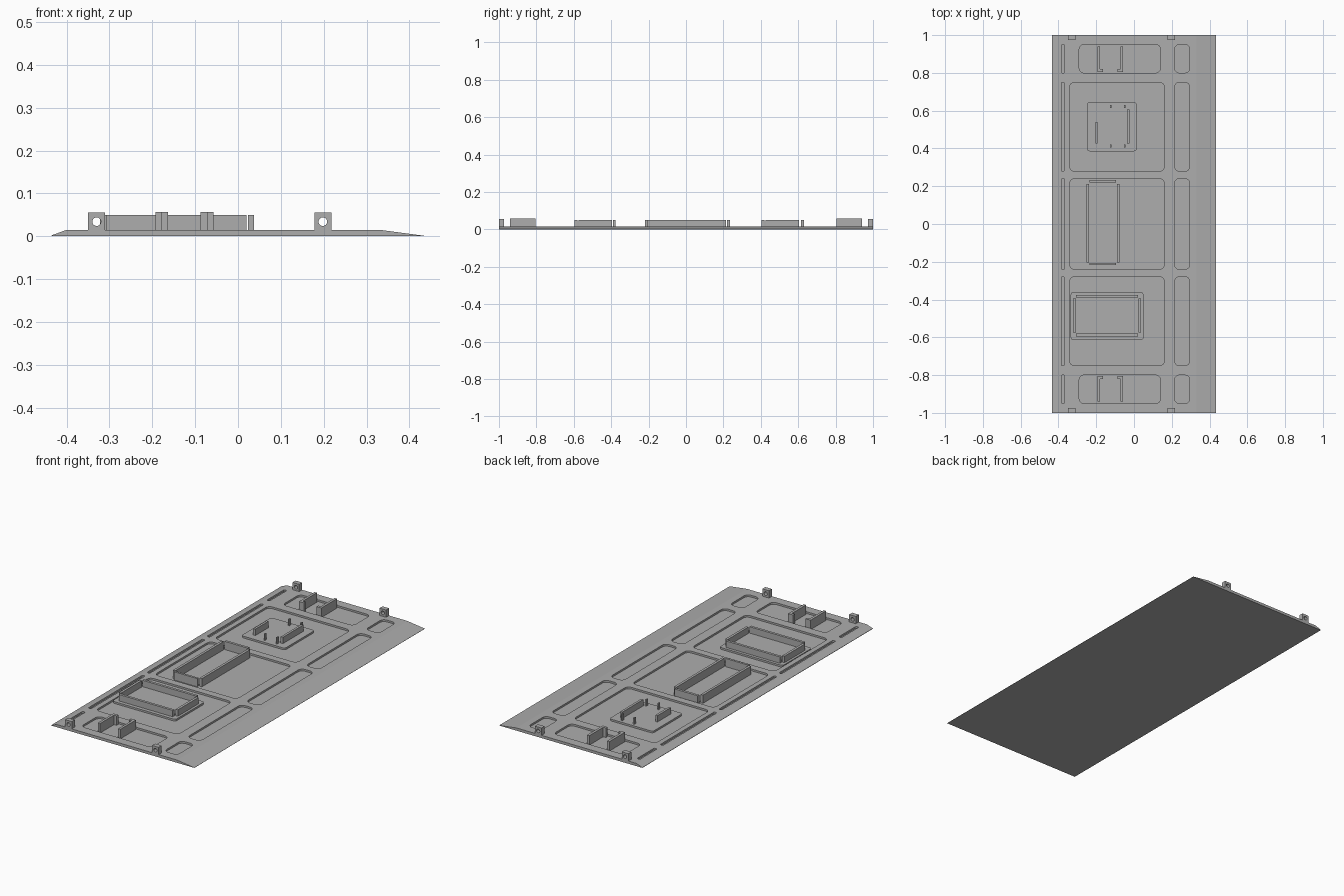
import bpy, bmesh, math
from mathutils import Vector

cube = bpy.data.objects.get("Cube")
if cube:
    bpy.data.objects.remove(cube, do_unlink=True)

grey = bpy.data.materials.new("plain grey")
grey.use_nodes = True
grey.diffuse_color = (0.42, 0.42, 0.42, 1)
grey.node_tree.nodes["Principled BSDF"].inputs["Base Color"].default_value = grey.diffuse_color

TOP, FLOOR = 0.015, 0.005


def finish(bm, name):
    bmesh.ops.recalc_face_normals(bm, faces=bm.faces)
    mesh = bpy.data.meshes.new(name)
    bm.to_mesh(mesh)
    bm.free()
    mesh.materials.append(grey)
    obj = bpy.data.objects.new(name, mesh)
    bpy.context.collection.objects.link(obj)
    return obj


def prism(bm, outline, direction):
    """Extrude a closed outline along a direction."""
    face = bm.faces.new([bm.verts.new(p) for p in outline])
    new = bmesh.ops.extrude_face_region(bm, geom=[face])["geom"]
    verts = [v for v in new if isinstance(v, bmesh.types.BMVert)]
    bmesh.ops.translate(bm, verts=verts, vec=Vector(direction))


def rounded(bm, x0, x1, y0, y1, z0, z1, radius, steps=4):
    """Upright block with rounded vertical corners."""
    corners = [(x1 - radius, y1 - radius), (x0 + radius, y1 - radius),
               (x0 + radius, y0 + radius), (x1 - radius, y0 + radius)]
    outline = []
    for i, (cx, cy) in enumerate(corners):
        for s in range(steps + 1):
            a = (i + s / steps) * math.pi / 2
            outline.append((cx + radius * math.cos(a), cy + radius * math.sin(a), z0))
    prism(bm, outline, (0, 0, z1 - z0))


def box(bm, x0, x1, y0, y1, z1, z0=FLOOR - 0.001):
    prism(bm, [(x0, y0, z0), (x1, y0, z0), (x1, y1, z0), (x0, y1, z0)], (0, 0, z1 - z0))


def cut(obj, cutter):
    """Subtract the cutter, then discard it."""
    cutter.hide_render = True
    mod = obj.modifiers.new("cut", 'BOOLEAN')
    mod.operation, mod.solver, mod.object = 'DIFFERENCE', 'EXACT', cutter
    bpy.context.view_layer.objects.active = obj
    bpy.ops.object.modifier_apply(modifier=mod.name)
    bpy.data.objects.remove(cutter, do_unlink=True)


# Base panel with a short slope on one edge and a long one on the other
bm = bmesh.new()
profile = [(-0.435, 0), (0.435, 0), (0.435, 0.001), (0.33, TOP), (-0.40, TOP), (-0.435, 0.002)]
prism(bm, [(x, -1, z) for x, z in profile], (0, 2, 0))
panel = finish(bm, "base_panel")

# Shallow pockets: edge slots, main fields and side pockets in five rows
bm = bmesh.new()
rows = [(-0.95, -0.80), (-0.75, -0.28), (-0.24, 0.24), (0.28, 0.75), (0.80, 0.95)]
for i, (y0, y1) in enumerate(rows):
    end = i in (0, 4)
    rounded(bm, -0.385, -0.368, y0, y1, FLOOR, 0.03, 0.006)
    rounded(bm, -0.29 if end else -0.34, 0.14 if end else 0.16, y0, y1, FLOOR, 0.03, 0.025)
    rounded(bm, 0.215, 0.295, y0, y1, FLOOR, 0.03, 0.025)
cut(panel, finish(bm, "pocket_cutter"))

# Raised pads inside the two outer fields
for name, bounds in (("wide_frame_pad", (-0.335, 0.05, -0.615, -0.36)),
                     ("post_pad", (-0.25, 0.015, 0.385, 0.645))):
    bm = bmesh.new()
    rounded(bm, *bounds, FLOOR - 0.001, TOP, 0.015)
    finish(bm, name)

# Wide frame
bm = bmesh.new()
for y in (-0.595, -0.39):
    box(bm, -0.308, 0.02, y, y + 0.014, 0.05)
for x in (-0.322, 0.023):
    box(bm, x, x + 0.014, -0.575, -0.395, 0.05)
finish(bm, "wide_frame")

# Long frame
bm = bmesh.new()
for x in (-0.252, -0.09):
    box(bm, x, x + 0.014, -0.205, 0.213, 0.05)
box(bm, -0.235, -0.095, 0.22, 0.234, 0.05)
box(bm, -0.235, -0.095, -0.218, -0.206, 0.05)
finish(bm, "long_frame")

# Board holder: two rails and four pins
bm = bmesh.new()
box(bm, -0.205, -0.192, 0.425, 0.54, 0.05)
box(bm, -0.038, -0.025, 0.425, 0.605, 0.05)
for x in (-0.127, -0.053):
    for y in (0.405, 0.615):
        box(bm, x, x + 0.007, y, y + 0.015, 0.05)
finish(bm, "board_holder")

for side, label in ((-1, "front"), (1, "back")):
    # Pair of L-shaped clips facing each other
    for hand, tag in ((-1, "right"), (1, "left")):
        bm = bmesh.new()
        plan = [(0.068, 0.94), (0.068, 0.805), (0.038, 0.805),
                (0.038, 0.82), (0.054, 0.82), (0.054, 0.94)]
        prism(bm, [(-0.125 + hand * x, side * y, FLOOR - 0.001) for x, y in plan],
              (0, 0, 0.058 - FLOOR))
        finish(bm, f"{label}_{tag}_clip")

    # Mounting lugs with a round hole
    for x, tag in ((-0.33, "right"), (0.198, "left")):
        bm = bmesh.new()
        y0, y1 = sorted((side * 0.974, side * 1.0))
        box(bm, x - 0.02, x + 0.02, y0, y1, 0.055, TOP - 0.002)
        lug = finish(bm, f"{label}_{tag}_lug")
        bm = bmesh.new()
        ring = [(x + 0.01 * math.cos(a), y0 - 0.02, 0.034 + 0.01 * math.sin(a))
                for a in (i * math.tau / 24 for i in range(24))]
        prism(bm, ring, (0, 0.08, 0))
        cut(lug, finish(bm, "hole_cutter"))
